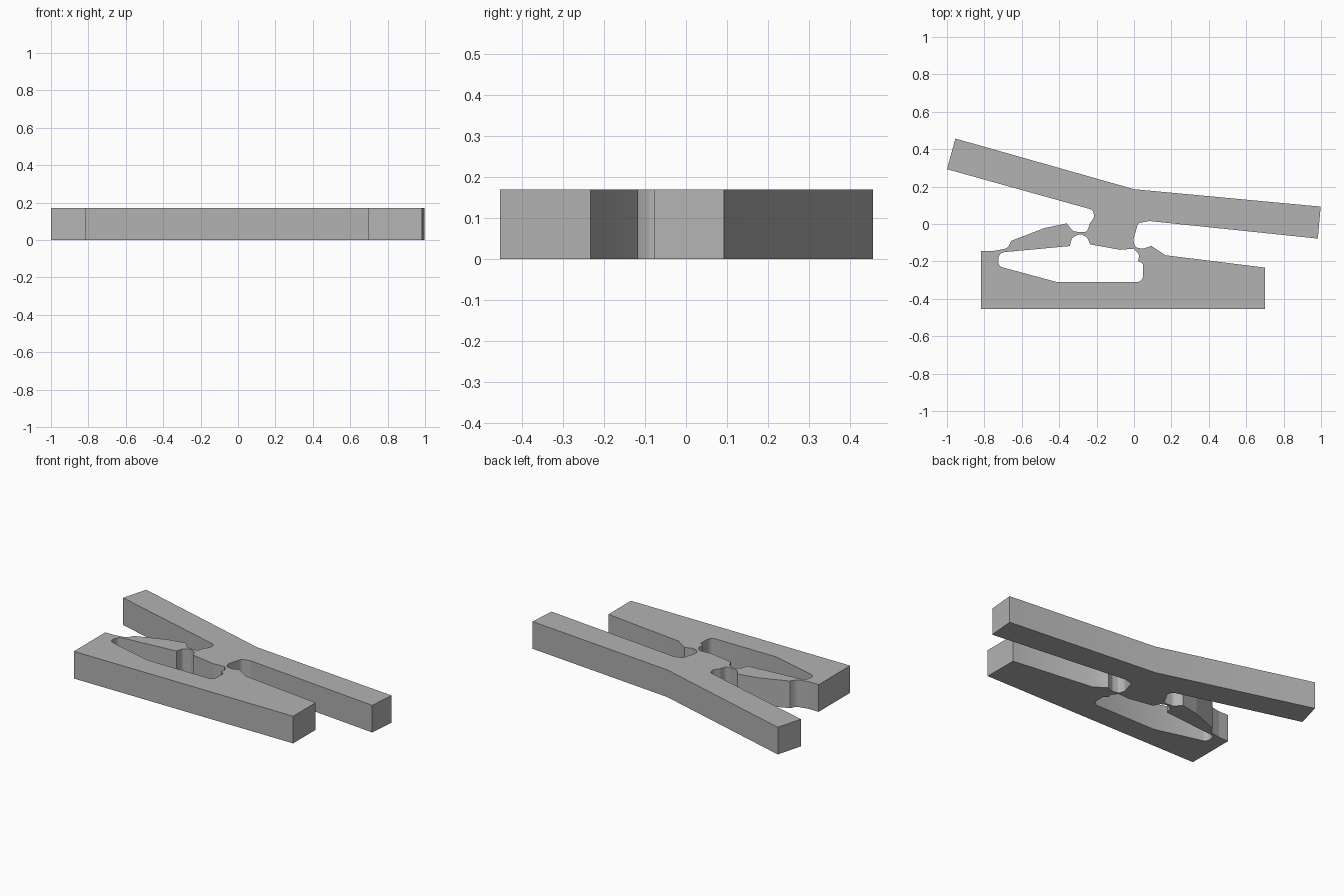
import bpy
import bmesh
import math
from mathutils import Vector

if "Cube" in bpy.data.objects:
    bpy.data.objects.remove(bpy.data.objects["Cube"])

THICKNESS = 0.17

# Outer outline: (x, y, corner radius)
OUTLINE = [
    (-0.955, 0.457, 0), (0.0, 0.186, 0), (0.998, 0.093, 0), (0.983, -0.078, 0),   # upper lever
    (0.08, 0.016, 0.03), (0.022, 0.004, 0.02), (-0.005, -0.088, 0.02),            # right slot
    (0.008, -0.125, 0.02), (0.048, -0.133, 0.02), (0.092, -0.117, 0),
    (0.168, -0.167, 0), (0.70, -0.233, 0), (0.70, -0.455, 0),                     # lower bar
    (-0.817, -0.455, 0), (-0.817, -0.144, 0),
    (-0.75, -0.144, 0.03), (-0.675, -0.13, 0.05), (-0.656, -0.09, 0),             # finger
    (-0.48, -0.022, 0.03), (-0.36, 0.003, 0),
    (-0.325, -0.040, 0.03), (-0.25, -0.045, 0.03), (-0.238, 0.0, 0.02),           # left slot
    (-0.213, 0.035, 0.025), (-0.218, 0.075, 0.03), (-1.0, 0.293, 0),
]

# Inner window between finger, stem and lower bar
WINDOW = [
    (-0.722, -0.153, 0.035), (-0.343, -0.118, 0), (-0.332, -0.075, 0.02),
    (-0.29, -0.052, 0.025), (-0.252, -0.07, 0.02), (-0.234, -0.109, 0),
    (-0.075, -0.138, 0.02), (0.0, -0.132, 0), (0.03, -0.168, 0.02),
    (0.021, -0.197, 0), (0.048, -0.212, 0.015), (0.048, -0.311, 0.035),
    (-0.41, -0.311, 0), (-0.728, -0.225, 0.03),
]


def rounded(points, steps=6):
    """Replace each corner that has a radius with a tangent arc."""
    result = []
    count = len(points)
    for i, (x, y, r) in enumerate(points):
        p = Vector((x, y))
        if r == 0:
            result.append(p)
            continue
        a = Vector(points[i - 1][:2]) - p
        b = Vector(points[(i + 1) % count][:2]) - p
        half = a.angle(b) / 2
        # Keep each arc within its share of the adjoining edges
        t = min(r / math.tan(half), 0.48 * a.length, 0.48 * b.length)
        r = t * math.tan(half)
        a.normalize()
        b.normalize()
        centre = p + (a + b).normalized() * (r / math.sin(half))
        start, end = p + a * t - centre, p + b * t - centre
        sweep = start.angle_signed(end)
        for k in range(steps + 1):
            ang = -sweep * k / steps
            c, s = math.cos(ang), math.sin(ang)
            result.append(centre + Vector((start.x * c - start.y * s,
                                           start.x * s + start.y * c)))
    return result


def add_loop(bm, points):
    verts = [bm.verts.new((p.x, p.y, 0)) for p in points]
    return [bm.edges.new((v, verts[(i + 1) % len(verts)])) for i, v in enumerate(verts)]


# One-piece clip with flexible necks: fill the profile and extrude it
bm = bmesh.new()
edges = add_loop(bm, rounded(OUTLINE)) + add_loop(bm, rounded(WINDOW))
bmesh.ops.triangle_fill(bm, edges=edges, use_beauty=True, use_dissolve=False)
extruded = bmesh.ops.extrude_face_region(bm, geom=bm.faces[:], use_keep_orig=True)
top = [g for g in extruded["geom"] if isinstance(g, bmesh.types.BMVert)]
bmesh.ops.translate(bm, verts=top, vec=(0, 0, THICKNESS))
bmesh.ops.recalc_face_normals(bm, faces=bm.faces[:])

mesh = bpy.data.meshes.new("clip_body")
bm.to_mesh(mesh)
bm.free()
clip = bpy.data.objects.new("clip_body", mesh)
bpy.context.collection.objects.link(clip)

grey = bpy.data.materials.new("plain grey")
grey.diffuse_color = (0.45, 0.45, 0.45, 1)
grey.use_nodes = True
grey.node_tree.nodes["Principled BSDF"].inputs["Base Color"].default_value = grey.diffuse_color
mesh.materials.append(grey)

# Smooth the rounded slots, keep the hard edges
bpy.context.view_layer.objects.active = clip
clip.select_set(True)
bpy.ops.object.shade_smooth_by_angle(angle=math.radians(30))
